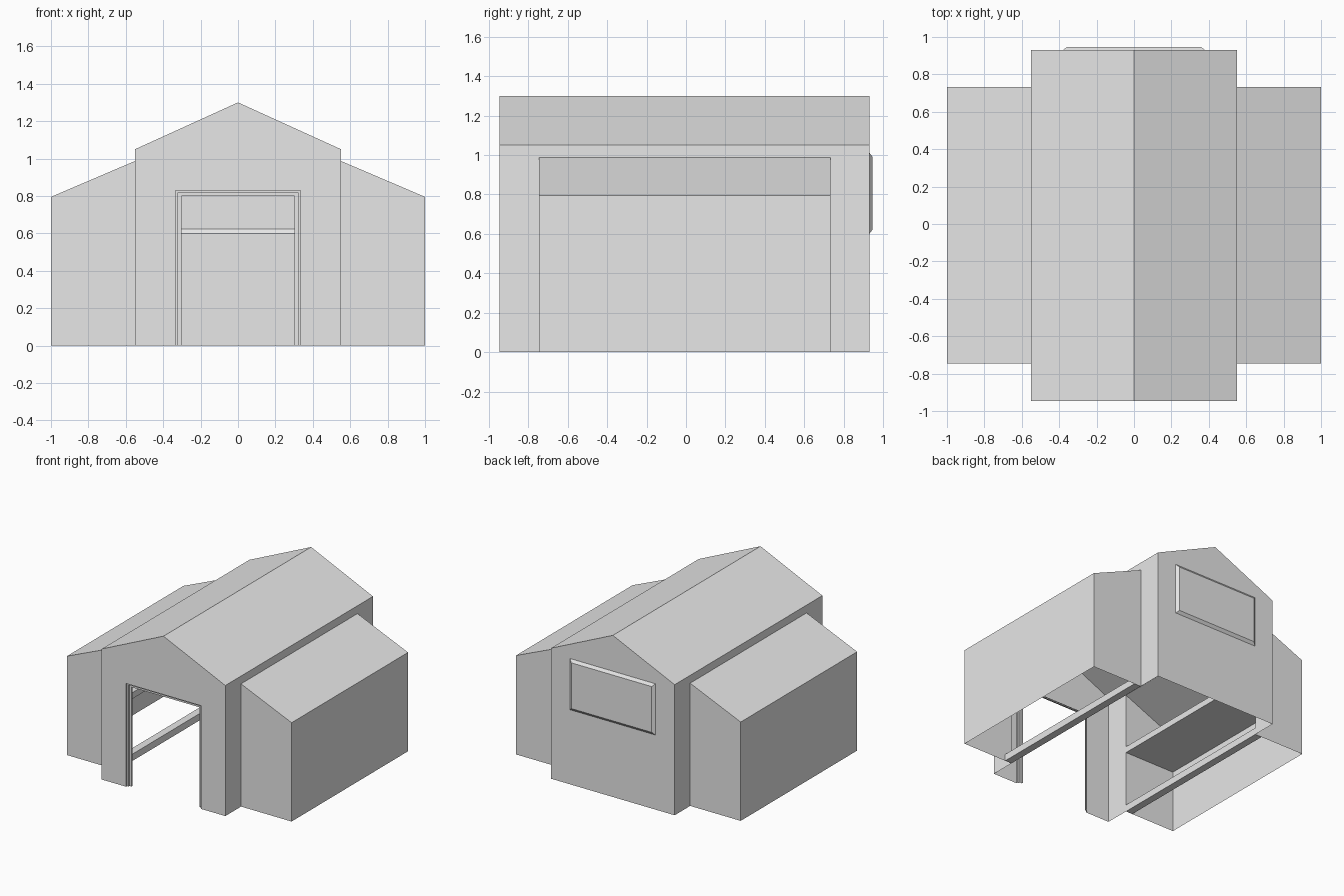
import bpy
import bmesh

if "Cube" in bpy.data.objects:
    bpy.data.objects.remove(bpy.data.objects["Cube"], do_unlink=True)

FRONT, BACK, PANEL = -0.947, 0.93, 0.947      # nave ends and raised panel
HALF, EAVE, RIDGE = 0.55, 1.05, 1.30          # nave section
WING_F, WING_B = -0.747, 0.733                # wing ends
WING_X, WING_LOW, WING_TOP = 1.0, 0.795, 0.987

grey = bpy.data.materials.new("plain_grey")
grey.use_nodes = True
grey.diffuse_color = (0.8, 0.8, 0.8, 1)
grey.node_tree.nodes["Principled BSDF"].inputs["Base Color"].default_value = (0.8, 0.8, 0.8, 1)


def make(name, polygons):
    """Build an object from a list of polygons given as corner points."""
    bm = bmesh.new()
    for points in polygons:
        bm.faces.new([bm.verts.new(p) for p in points])
    bmesh.ops.remove_doubles(bm, verts=bm.verts, dist=0.0005)
    mesh = bpy.data.meshes.new(name)
    bm.to_mesh(mesh)
    bm.free()
    mesh.materials.append(grey)
    obj = bpy.data.objects.new(name, mesh)
    bpy.context.collection.objects.link(obj)
    return obj


def sweep(path_a, path_b):
    """Quads joining two matching paths."""
    return [(path_a[i], path_b[i], path_b[i + 1], path_a[i + 1])
            for i in range(len(path_a) - 1)]


def mirrored(polygons):
    """Polygons plus their copies on the other side, wound to face outward."""
    return polygons + [[(-x, y, z) for x, y, z in reversed(p)] for p in polygons]


def box(name, x0, x1, y0, y1, z0, z1):
    low = [(x0, y0), (x1, y0), (x1, y1), (x0, y1)]
    bottom = [(x, y, z0) for x, y in low]
    top = [(x, y, z1) for x, y in low]
    return make(name, sweep(bottom + bottom[:1], top + top[:1])
                + [top, bottom[::-1]])


# Nave roof: two slopes
make("nave_roof", mirrored([[(HALF, FRONT, EAVE), (HALF, BACK, EAVE),
                             (0, BACK, RIDGE), (0, FRONT, RIDGE)]]))

# Nave side walls: open towards the wings
def side_panel(y0, y1, z0, z1):
    return [(HALF, y0, z0), (HALF, y1, z0), (HALF, y1, z1), (HALF, y0, z1)]

make("nave_side_walls", mirrored([
    side_panel(FRONT, WING_F, 0, EAVE),
    side_panel(WING_B, BACK, 0, EAVE),
    side_panel(WING_F, WING_B, WING_TOP, EAVE)]))

# Front gable wall around the doorway
DOOR_X, DOOR_Z = 0.333, 0.83
make("front_wall", mirrored([
    [(DOOR_X, FRONT, 0), (HALF, FRONT, 0), (HALF, FRONT, EAVE),
     (0, FRONT, RIDGE), (0, FRONT, DOOR_Z), (DOOR_X, FRONT, DOOR_Z)]]))

# Stepped door frame, set into the doorway
steps = [(0, 0), (0, 0.012), (0.012, 0.012), (0.012, 0.024), (0.03, 0.024), (0.03, 0.036)]
rings = []
for inset, depth in steps:
    x, y, z = DOOR_X - inset, FRONT + depth, DOOR_Z - inset
    rings.append([(-x, y, 0), (-x, y, z), (x, y, z), (x, y, 0)])
make("door_frame", [quad for a, b in zip(rings, rings[1:]) for quad in sweep(a, b)])

# Back gable wall around the raised panel
PX, PZ0, PZ1, BEVEL = 0.38, 0.60, 1.012, 0.022
make("back_wall", mirrored([
    [(HALF, BACK, 0), (0, BACK, 0), (0, BACK, PZ0), (PX, BACK, PZ0), (PX, BACK, PZ1),
     (0, BACK, PZ1), (0, BACK, RIDGE), (HALF, BACK, EAVE)]]))

# Raised panel with bevelled edges
def panel_ring(y, inset):
    x, z0, z1 = PX - inset, PZ0 + inset, PZ1 - inset
    return [(x, y, z0), (-x, y, z0), (-x, y, z1), (x, y, z1)]

outer, inner = panel_ring(BACK, 0), panel_ring(PANEL, BEVEL)
make("back_panel", sweep(outer + outer[:1], inner + inner[:1]) + [inner])

# Wings: sloped roof, outer wall and two end walls on each side
def wing_end(y):
    return [(HALF, y, 0), (WING_X, y, 0), (WING_X, y, WING_LOW), (HALF, y, WING_TOP)]

front_end, back_end = wing_end(WING_F), wing_end(WING_B)
shell = sweep(front_end[1:], back_end[1:]) + [front_end, back_end[::-1]]
make("wings", mirrored(shell))

# Inner sill and raised shelf in each wing
for side, s in (("left", 1), ("right", -1)):
    sill = sorted((s * HALF, s * (HALF + 0.06)))
    shelf = sorted((s * HALF, s * WING_X))
    box(side + "_sill", *sill, WING_F, WING_B, 0, 0.055)
    box(side + "_shelf", *shelf, WING_F, WING_B, 0.5, 0.55)
